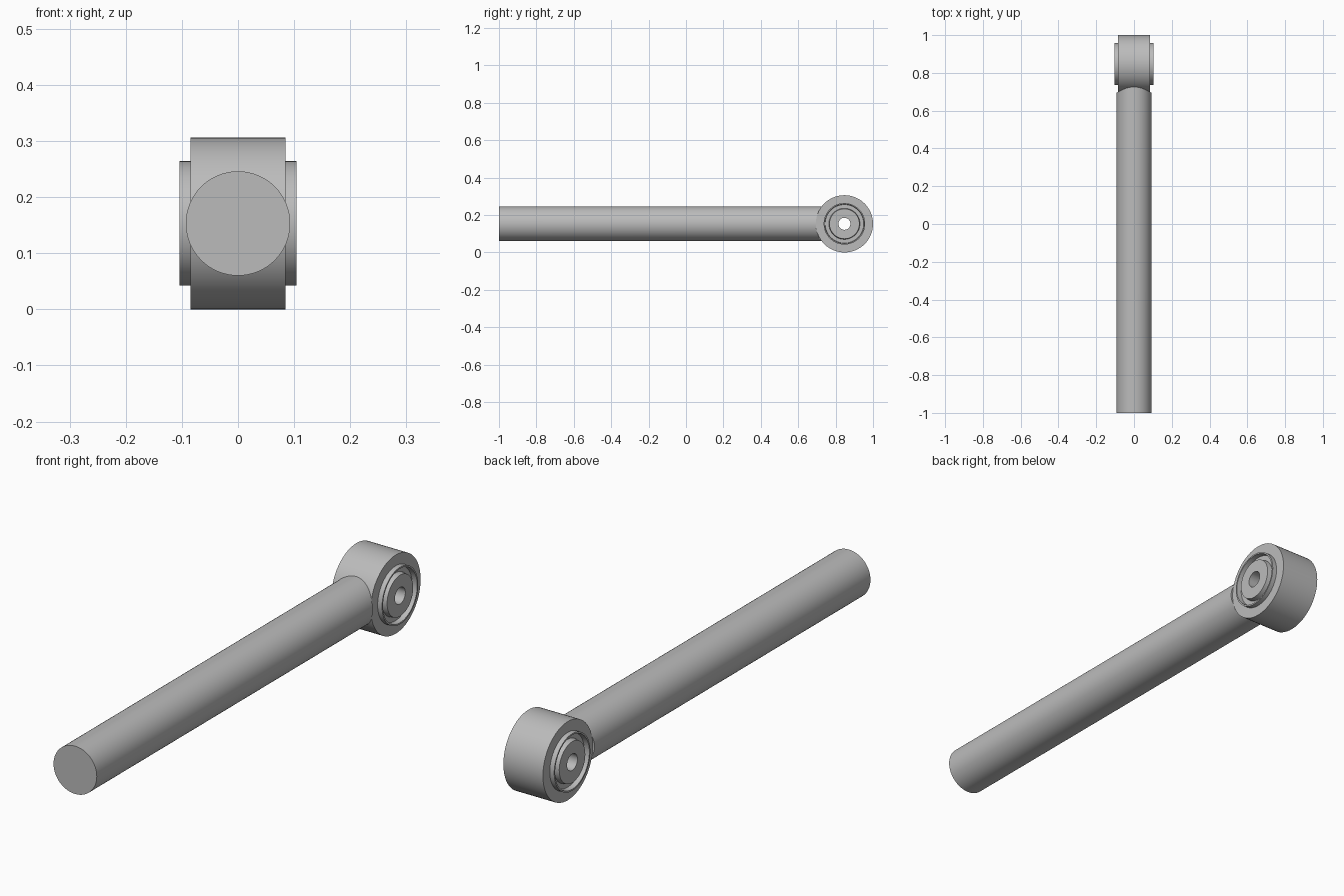
import bpy, bmesh, math

cube = bpy.data.objects.get("Cube")
if cube:
    bpy.data.objects.remove(cube, do_unlink=True)

EYE_Y, AXIS_Z, EYE_R = 0.847, 0.153, 0.153
ROD_R, SEGMENTS = 0.093, 64

steel = bpy.data.materials.new("plain_grey")
steel.use_nodes = True
grey = (0.5, 0.5, 0.5, 1)
steel.diffuse_color = grey
steel.node_tree.nodes["Principled BSDF"].inputs["Base Color"].default_value = grey


def finish(bm, name):
    bmesh.ops.recalc_face_normals(bm, faces=bm.faces)
    mesh = bpy.data.meshes.new(name)
    bm.to_mesh(mesh)
    bm.free()
    obj = bpy.data.objects.new(name, mesh)
    bpy.context.collection.objects.link(obj)
    mesh.materials.append(steel)
    bpy.ops.object.select_all(action="DESELECT")
    obj.select_set(True)
    bpy.context.view_layer.objects.active = obj
    bpy.ops.object.shade_smooth_by_angle(angle=math.radians(30))
    return obj


def lathe(name, half_profile):
    """Spin a closed (x, radius) profile, mirrored in x, about the eye axis."""
    profile = half_profile + [(-x, r) for x, r in reversed(half_profile)]
    bm = bmesh.new()
    rings = []
    for x, r in profile:
        ring = []
        for i in range(SEGMENTS):
            a = math.tau * i / SEGMENTS
            ring.append(bm.verts.new((x, EYE_Y + r * math.cos(a), AXIS_Z + r * math.sin(a))))
        rings.append(ring)
    for k, ring in enumerate(rings):
        after = rings[(k + 1) % len(rings)]
        for i in range(SEGMENTS):
            j = (i + 1) % SEGMENTS
            bm.faces.new((ring[i], ring[j], after[j], after[i]))
    return finish(bm, name)


# Outer eye housing
lathe("eye_housing", [(0.085, 0.105), (0.085, EYE_R)])

# Bushing: centre sleeve with bore, recessed groove, thin outer rim
lathe("bushing", [(0.104, 0.032), (0.104, 0.080), (0.084, 0.083),
                  (0.084, 0.103), (0.104, 0.105), (0.104, 0.111)])

# Rod, its rear edge shaped to meet the round housing
bm = bmesh.new()
front, rear = [], []
for i in range(SEGMENTS):
    a = math.tau * i / SEGMENTS
    x, dz = ROD_R * math.cos(a), ROD_R * math.sin(a)
    front.append(bm.verts.new((x, -1, AXIS_Z + dz)))
    rear.append(bm.verts.new((x, EYE_Y - math.sqrt(EYE_R**2 - dz**2), AXIS_Z + dz)))
for i in range(SEGMENTS):
    j = (i + 1) % SEGMENTS
    bm.faces.new((front[i], front[j], rear[j], rear[i]))
bm.faces.new(front)
# Curved rear face, bridged in strips across the rod
for i in range(-SEGMENTS // 4, SEGMENTS // 4):
    m, n = SEGMENTS // 2 - i, SEGMENTS // 2 - i - 1
    corners = [rear[i % SEGMENTS], rear[(i + 1) % SEGMENTS], rear[n % SEGMENTS], rear[m % SEGMENTS]]
    bm.faces.new(list(dict.fromkeys(corners)))
finish(bm, "rod")
